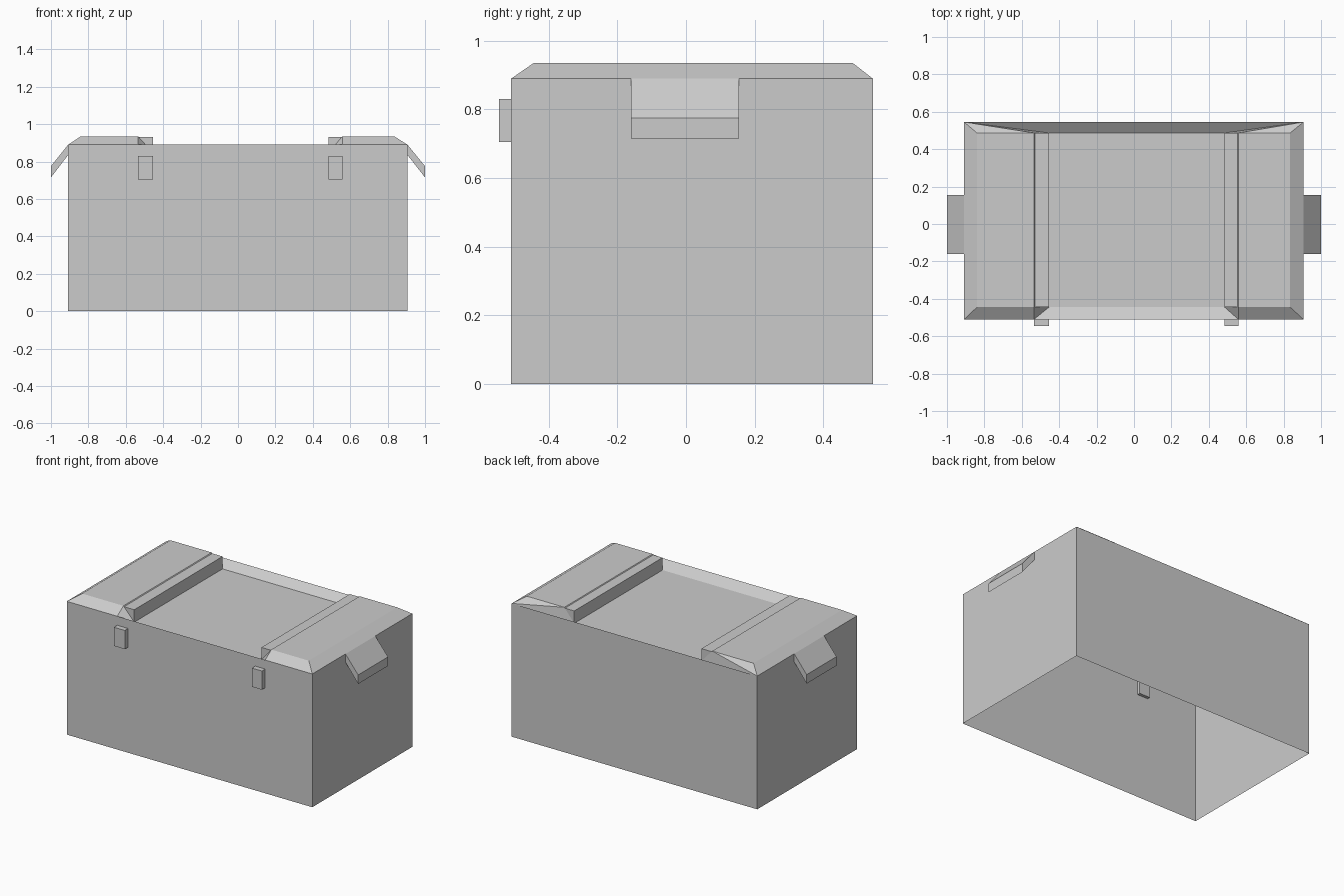
import bpy, bmesh

if "Cube" in bpy.data.objects:
    bpy.data.objects.remove(bpy.data.objects["Cube"])

FRONT, BACK = -0.51, 0.545          # outer walls
TOP_F, TOP_B = -0.445, 0.487        # lid plateau
RIM, HIGH, LOW = 0.89, 0.935, 0.847
# per end: wall x, bevel top x, strap outer x, strap inner x, outward sign
ENDS = [(-0.908, -0.84, -0.535, -0.455, -1),
        (0.906, 0.835, 0.558, 0.485, 1)]


def make(name, faces):
    """Mesh object from face corner points, merged and with outward normals."""
    bm = bmesh.new()
    for pts in faces:
        bm.faces.new([bm.verts.new(p) for p in pts])
    bmesh.ops.remove_doubles(bm, verts=bm.verts, dist=1e-4)
    bmesh.ops.recalc_face_normals(bm, faces=bm.faces)
    me = bpy.data.meshes.new(name)
    bm.to_mesh(me)
    bm.free()
    ob = bpy.data.objects.new(name, me)
    bpy.context.collection.objects.link(ob)
    return ob


def prism(name, profile, y0, y1):
    """Extrude an (x, z) profile along y."""
    a = [(x, y0, z) for x, z in profile]
    b = [(x, y1, z) for x, z in profile]
    n = len(a)
    sides = [(a[i], a[(i + 1) % n], b[(i + 1) % n], b[i]) for i in range(n)]
    return make(name, [a, b] + sides)


# Crate body: four walls, open underneath
ring = [(ENDS[0][0], FRONT), (ENDS[1][0], FRONT), (ENDS[1][0], BACK), (ENDS[0][0], BACK)]
walls = []
for i in range(4):
    p, q = ring[i], ring[(i + 1) % 4]
    walls.append([(*p, 0), (*q, 0), (*q, RIM), (*p, RIM)])
make("crate_body", walls)

# Lid: bevelled raised ends around a sunken middle
lid = []
for wall, bevel, outer, inner, s in ENDS:
    cf, cb = (wall, FRONT, RIM), (wall, BACK, RIM)
    tf, tb = (bevel, TOP_F, HIGH), (bevel, TOP_B, HIGH)
    sf, sb = (outer, TOP_F, HIGH), (outer, TOP_B, HIGH)
    rf = (outer, FRONT, RIM)
    lf, lb = (inner, TOP_F, LOW), (inner, TOP_B, LOW)
    lid += [(cf, cb, tb, tf),      # end bevel
            (cf, tf, sf, rf),      # front bevel
            (cb, sb, tb),          # back bevel
            (tf, tb, sb, sf),      # plateau
            (sf, sb, lb, lf),      # step down
            (rf, sf, lf),          # front corner
            (cb, lb, sb)]          # back corner
l, r = ENDS
lid += [[(l[3], TOP_F, LOW), (r[3], TOP_F, LOW), (r[3], TOP_B, LOW), (l[3], TOP_B, LOW)],
        [(l[2], FRONT, RIM), (r[2], FRONT, RIM), (r[3], TOP_F, LOW), (l[3], TOP_F, LOW)],
        [(l[0], BACK, RIM), (r[0], BACK, RIM), (r[3], TOP_B, LOW), (l[3], TOP_B, LOW)]]
make("lid", lid)

for wall, bevel, outer, inner, s in ENDS:
    side = "right" if s > 0 else "left"
    # Lid strap filling the step
    prism(f"lid_strap_{side}", [(outer, 0.93), (inner, 0.93), (inner, LOW)], TOP_F, TOP_B)
    # Front latch
    prism(f"latch_{side}", [(outer, 0.705), (inner, 0.705), (inner, 0.83), (outer, 0.83)],
          -0.545, -0.49)
    # Slanted carrying handle
    prism(f"handle_{side}", [(wall, RIM), (s, 0.775), (s, 0.715), (wall, 0.835)], -0.16, 0.155)
    # Flat end panel, just proud of the wall
    x = wall + s * 0.003
    y0, y1 = (-0.247, 0.282) if s > 0 else (-0.257, 0.272)
    panel = make(f"end_panel_{side}", [[(x, y0, 0.225), (x, y1, 0.225), (x, y1, 0.67), (x, y0, 0.67)]])
    if panel.data.polygons[0].normal.x * s < 0:
        panel.data.flip_normals()
